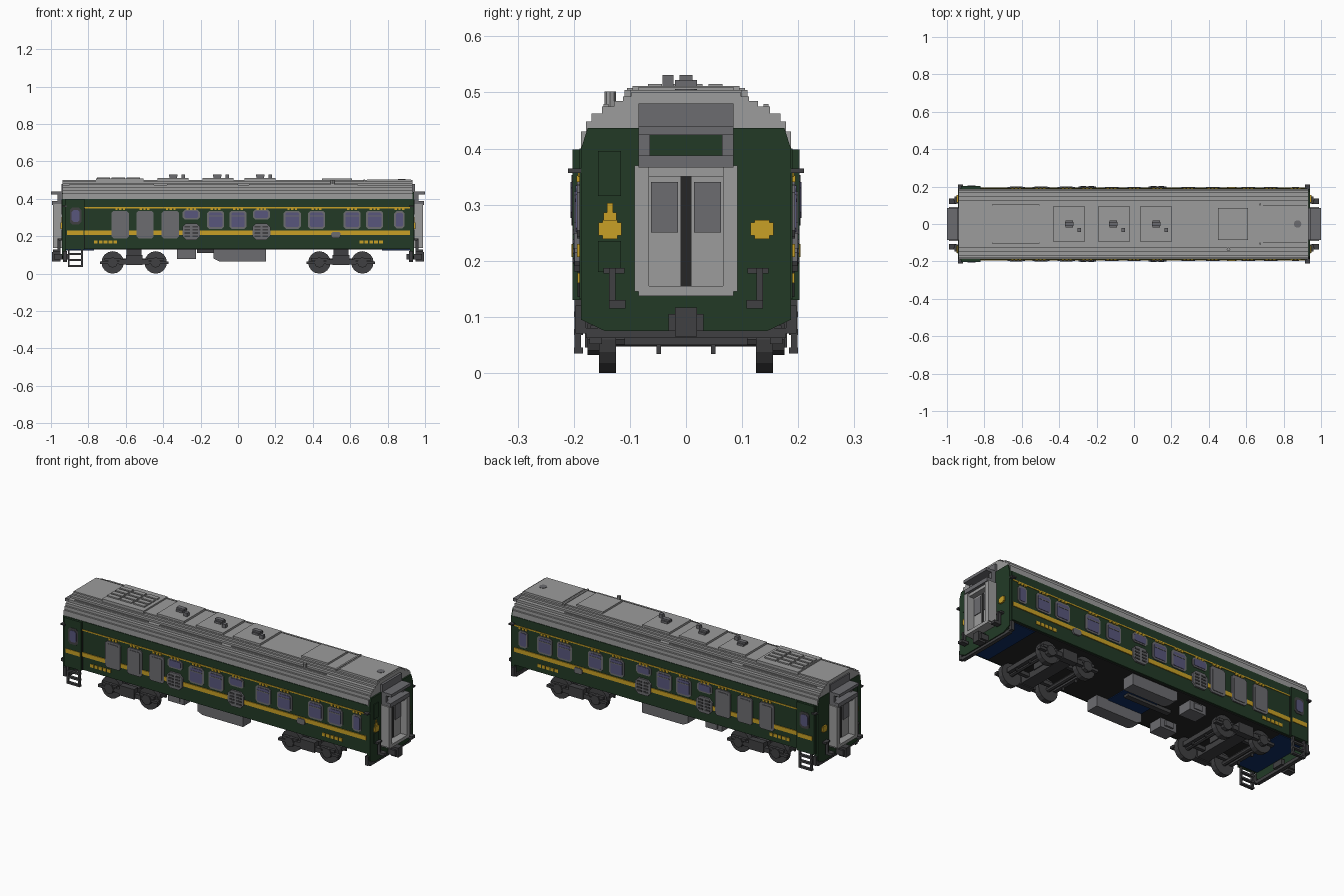
import bpy, bmesh, math
from mathutils import Matrix, Vector

cube = bpy.data.objects.get("Cube")
if cube:
    bpy.data.objects.remove(cube, do_unlink=True)


def material(name, rgb):
    lin = [((c / 255 + 0.055) / 1.055) ** 2.4 if c > 10 else c / 255 / 12.92 for c in rgb] + [1]
    m = bpy.data.materials.new(name)
    m.use_nodes = True
    m.diffuse_color = lin
    m.node_tree.nodes["Principled BSDF"].inputs["Base Color"].default_value = lin
    return m


GREEN = material("dark_green", (34, 58, 38))
YELLOW = material("mustard", (200, 160, 38))
LIGHT = material("light_grey", (156, 156, 156))
MID = material("mid_grey", (108, 108, 112))
DARK = material("charcoal", (64, 64, 66))
BLACK = material("near_black", (38, 38, 38))
BLUE = material("navy_blue", (16, 46, 100))
GLASS = material("tinted_glass", (88, 86, 124))


def finish(name, bm, mat):
    bmesh.ops.recalc_face_normals(bm, faces=bm.faces[:])
    me = bpy.data.meshes.new(name)
    bm.to_mesh(me)
    bm.free()
    me.materials.append(mat)
    ob = bpy.data.objects.new(name, me)
    bpy.context.collection.objects.link(ob)
    return ob


def mirror(ob, axes):
    if axes:
        mod = ob.modifiers.new("Mirror", "MIRROR")
        mod.use_axis = ("x" in axes, "y" in axes, False)
        mod.use_mirror_merge = False
    return ob


# boxes given as (x0, x1, y0, y1, z0, z1)
def boxes(name, mat, items, axes=""):
    bm = bmesh.new()
    for x0, x1, y0, y1, z0, z1 in items:
        mtx = Matrix.Translation(((x0 + x1) / 2, (y0 + y1) / 2, (z0 + z1) / 2)) @ \
            Matrix.Diagonal((x1 - x0, y1 - y0, z1 - z0, 1))
        bmesh.ops.create_cube(bm, size=1, matrix=mtx)
    return mirror(finish(name, bm, mat), axes)


def prism(bm, pts, offset):
    f = bm.faces.new([bm.verts.new(p) for p in pts])
    ret = bmesh.ops.extrude_face_region(bm, geom=[f])
    bmesh.ops.translate(bm, vec=Vector(offset),
                        verts=[v for v in ret["geom"] if isinstance(v, bmesh.types.BMVert)])


# half profile (y, z) mirrored and extruded along x
def profile_x(name, mat, half, x0, x1, axes=""):
    bm = bmesh.new()
    pts = [(x0, y, z) for y, z in half] + [(x0, -y, z) for y, z in reversed(half)]
    prism(bm, pts, (x1 - x0, 0, 0))
    return mirror(finish(name, bm, mat), axes)


# plates with clipped corners on both long sides, as (x, z, width, height)
def side_plates(name, mat, items, y0, y1, clip=0.012):
    bm = bmesh.new()
    for cx, cz, w, h in items:
        a, b = w / 2, h / 2
        c = min(clip, a * 0.5, b * 0.5)
        o = [(a, b - c), (a - c, b), (c - a, b), (-a, b - c),
             (-a, c - b), (c - a, -b), (a - c, -b), (a, c - b)]
        prism(bm, [(cx + u, -y0, cz + v) for u, v in o], (0, y0 - y1, 0))
    return mirror(finish(name, bm, mat), "y")


# cylinders as (x, y, z, radius, length)
def cylinders(name, mat, items, axis="Y", sides=16, axes=""):
    bm = bmesh.new()
    rot = Matrix.Rotation(math.pi / 2, 4, "X") if axis == "Y" else Matrix.Identity(4)
    for x, y, z, r, l in items:
        bmesh.ops.create_cone(bm, cap_ends=True, segments=sides, radius1=r, radius2=r, depth=l,
                              matrix=Matrix.Translation((x, y, z)) @ rot)
    return mirror(finish(name, bm, mat), axes)


# Body shell, floor and end walls
boxes("body", GREEN, [(-0.93, 0.925, -0.19, 0.19, 0.132, 0.40)])
boxes("floor", BLACK, [(-0.92, 0.92, -0.18, 0.18, 0.128, 0.134)])
boxes("blue_floor_panels", BLUE, [(-0.92, -0.77, -0.175, 0.175, 0.124, 0.13),
                                  (0.77, 0.92, -0.175, 0.175, 0.124, 0.13),
                                  (-0.13, 0.08, -0.10, 0.10, 0.124, 0.13)])
profile_x("end_wall", GREEN, [(0.145, 0.075), (0.187, 0.095), (0.187, 0.40), (0.175, 0.437)],
          0.92, 0.94, "x")
boxes("entry_door", GREEN, [(-0.925, -0.82, 0.185, 0.202, 0.13, 0.398)], "y")
boxes("entry_door_seam", BLACK, [(-0.822, -0.817, 0.185, 0.193, 0.135, 0.35)], "y")

# Stepped roof
profile_x("roof", LIGHT, [(0.187, 0.395), (0.187, 0.43), (0.178, 0.43), (0.178, 0.448),
                          (0.168, 0.448), (0.168, 0.462), (0.150, 0.462), (0.150, 0.475),
                          (0.128, 0.475), (0.128, 0.485), (0.112, 0.485), (0.112, 0.493),
                          (0.098, 0.493), (0.098, 0.50)], -0.938, 0.932)
boxes("roof_panels", LIGHT, [(-0.76, -0.505, -0.105, 0.105, 0.49, 0.508),
                             (0.45, 0.61, -0.085, 0.085, 0.49, 0.51),
                             (0.69, 0.925, -0.10, 0.10, 0.49, 0.504)]
      + [(x, x + 0.165, -0.095, 0.095, 0.49, 0.511) for x in (-0.43, -0.19, 0.035)])
boxes("roof_louvres", LIGHT, [(-0.755 + i * 0.08, -0.685 + i * 0.08, y, y + 0.025, 0.50, 0.515)
                              for i in range(3) for y in (-0.068, -0.032, 0.004, 0.04)])
vents = []
for x in (-0.365, -0.13, 0.10):
    vents += [(x, x + 0.038, -0.02, 0.02, 0.51, 0.522), (x - 0.004, x + 0.042, -0.012, 0.012, 0.52, 0.531),
              (x + 0.062, x + 0.082, -0.042, -0.022, 0.51, 0.531)]
boxes("roof_vents", MID, vents)
cylinders("roof_hatch", MID, [(0.875, 0, 0.503, 0.02, 0.006)], "Z")
cylinders("roof_pipe", LIGHT, [(0.505, -0.135, 0.48, 0.01, 0.044)], "Z", 8)
boxes("roof_rails", LIGHT, [(a, b, 0.138, 0.147, 0.47, 0.479)
                            for a, b in ((-0.9, -0.45), (-0.38, 0.0), (0.06, 0.64))], "y")
boxes("roof_joint", LIGHT, [(0.67, 0.68, -0.11, 0.11, 0.48, 0.504)])

# Side stripes and yellow marks
boxes("waist_stripe", YELLOW, [(-0.82, 0.92, 0.185, 0.1945, 0.207, 0.23),
                               (-0.915, -0.825, 0.2, 0.2045, 0.207, 0.23)], "y")
boxes("upper_stripe", YELLOW, [(-0.82, 0.92, 0.185, 0.1925, 0.349, 0.356)], "y")
boxes("side_marks", YELLOW, [(x + i * 0.026, x + i * 0.026 + 0.02, 0.185, 0.1935, 0.16, 0.178)
                             for x in (-0.77, 0.65) for i in range(5)], "y")

# Windows, tall shutters and side vents
full = [-0.12, 0.0, 0.29, 0.42, 0.61, 0.73]
short = [-0.25, 0.125]
side_plates("window_frames", MID, [(x, 0.288, 0.092, 0.096) for x in full]
            + [(x, 0.316, 0.092, 0.052) for x in short] + [(0.863, 0.288, 0.056, 0.092)], 0.185, 0.194)
side_plates("window_glass", GLASS, [(x, 0.288, 0.072, 0.076) for x in full]
            + [(x, 0.316, 0.072, 0.036) for x in short] + [(0.863, 0.288, 0.038, 0.072)],
            0.19, 0.1965, 0.006)
side_plates("window_bars", MID, [(x, 0.308, 0.072, 0.006) for x in full], 0.19, 0.198)
boxes("window_caps", YELLOW, [(x + d, x + d + 0.012, 0.185, 0.195, 0.34, 0.352)
                              for x in full + short + [-0.63, -0.5, -0.36, 0.863]
                              for d in (-0.026, -0.006, 0.014)], "y")
side_plates("door_window_frame", DARK, [(-0.868, 0.308, 0.06, 0.09)], 0.195, 0.204)
side_plates("door_window_glass", GLASS, [(-0.868, 0.308, 0.042, 0.064)], 0.2, 0.206)
tall = [-0.63, -0.497, -0.362]
side_plates("tall_shutters", MID, [(x, 0.262, 0.092, 0.146) for x in tall], 0.185, 0.197, 0.01)
side_plates("tall_shutter_panels", MID, [(x, 0.262, 0.068, 0.122) for x in tall], 0.19, 0.2, 0.006)
side_plates("side_vents", MID, [(x, 0.225, 0.096, 0.088) for x in short], 0.185, 0.2, 0.02)
side_plates("side_vent_slots", DARK, [(x + s * 0.021, z, 0.03, 0.009) for x in short
                                      for s in (-1, 1) for z in (0.2, 0.217, 0.234, 0.251)],
            0.195, 0.2025, 0.001)
side_plates("filler_cap", MID, [(0.523, 0.207, 0.05, 0.032)], 0.185, 0.199)

# Gangway at each end
boxes("gangway_frame", LIGHT, [(0.93, 0.99, 0.066, 0.092, 0.145, 0.37)], "xy")
boxes("gangway_sill_and_lintel", LIGHT, [(0.93, 0.99, -0.085, 0.085, 0.137, 0.155),
                                         (0.93, 0.98, -0.085, 0.085, 0.35, 0.372)], "x")
boxes("gangway_doors", LIGHT, [(0.93, 0.95, 0.01, 0.07, 0.15, 0.355)], "xy")
boxes("gangway_door_windows", MID, [(0.94, 0.954, 0.014, 0.062, 0.25, 0.34)], "xy")
boxes("gangway_door_gap", BLACK, [(0.93, 0.948, -0.011, 0.011, 0.15, 0.36)], "x")
boxes("gangway_hood", MID, [(0.93, 0.995, -0.085, 0.085, 0.366, 0.388),
                            (0.93, 0.965, 0.064, 0.085, 0.385, 0.44),
                            (0.93, 0.965, -0.085, -0.064, 0.385, 0.44),
                            (0.93, 1.0, -0.085, 0.085, 0.424, 0.44),
                            (0.925, 0.945, -0.085, 0.085, 0.437, 0.48)], "x")

# End wall fittings
boxes("end_lamps", YELLOW, [(0.935, 0.948, 0.115, 0.156, 0.245, 0.268),
                            (0.935, 0.948, 0.122, 0.149, 0.239, 0.273)], "xy")
boxes("end_marker", YELLOW, [(0.935, 0.944, -0.147, -0.124, 0.273, 0.286),
                             (0.935, 0.944, -0.141, -0.13, 0.286, 0.303)], "x")
boxes("end_access_panel", GREEN, [(0.935, 0.944, -0.157, -0.116, 0.315, 0.396),
                                  (0.935, 0.944, -0.157, -0.116, 0.18, 0.235)], "x")
boxes("end_handles", DARK, [(0.915, 0.94, 0.185, 0.21, 0.356, 0.364)], "xy")
boxes("brake_hoses", DARK, [(0.935, 0.96, 0.11, 0.147, 0.177, 0.187),
                            (0.95, 0.965, 0.126, 0.137, 0.115, 0.187),
                            (0.95, 0.99, 0.108, 0.137, 0.115, 0.13)], "xy")
boxes("coupler", DARK, [(0.9, 0.985, -0.031, 0.031, 0.075, 0.105),
                        (0.95, 0.995, -0.02, 0.02, 0.065, 0.117)], "x")
boxes("end_beam", DARK, [(0.915, 0.935, -0.178, 0.178, 0.062, 0.08),
                         (0.915, 0.935, 0.178, 0.197, 0.07, 0.12),
                         (0.915, 0.935, -0.197, -0.178, 0.07, 0.12)], "x")

# Entry ladders
boxes("entry_ladders", DARK, [(-0.91, -0.9, 0.187, 0.199, 0.035, 0.135),
                              (-0.84, -0.83, 0.187, 0.199, 0.035, 0.135)]
      + [(-0.91, -0.83, 0.184, 0.2, z, z + 0.01) for z in (0.035, 0.068, 0.1)], "y")

# Equipment under the floor
boxes("small_underfloor_boxes", MID, [(-0.325, -0.225, 0.07, 0.15, 0.078, 0.13),
                                      (-0.3, -0.25, 0.06, 0.155, 0.09, 0.12)], "y")
bm = bmesh.new()
prism(bm, [(-0.13, -0.17, 0.13), (-0.13, -0.17, 0.08), (-0.1, -0.17, 0.066),
           (0.15, -0.17, 0.066), (0.15, -0.17, 0.13)], (0, 0.07, 0))
mirror(finish("long_underfloor_boxes", bm, MID), "y")
boxes("underfloor_pipe", DARK, [(-0.22, 0.05, -0.015, 0.015, 0.11, 0.13)])

# Bogies: wheels, axles, side frames and cross beams
for name, cx in (("rear", -0.555), ("front", 0.55)):
    ax = (cx - 0.115, cx + 0.115)
    cylinders(name + "_wheels", DARK, [(x, 0.14, 0.06, 0.06, 0.03) for x in ax], axes="y")
    cylinders(name + "_axle_caps", DARK, [(x, 0.163, 0.06, 0.028, 0.025) for x in ax], sides=8, axes="y")
    cylinders(name + "_axles", DARK, [(x, 0, 0.06, 0.013, 0.27) for x in ax], sides=8)
    boxes(name + "_side_frames", DARK,
          [(cx - 0.08, cx + 0.08, 0.15, 0.175, 0.05, 0.075), (cx - 0.045, cx + 0.045, 0.145, 0.18, 0.045, 0.1)]
          + [(x - 0.045, x + 0.045, 0.152, 0.17, 0.07, 0.085) for x in ax]
          + [(x - 0.068, x + 0.068, 0.15, 0.172, 0.052, 0.066) for x in ax]
          + [(cx - 0.13, cx + 0.13, 0.085, 0.105, 0.06, 0.08),
             (cx - 0.15, cx - 0.14, 0.045, 0.053, 0.034, 0.075),
             (cx + 0.14, cx + 0.15, 0.045, 0.053, 0.034, 0.075)], "y")
    boxes(name + "_cross_beams", DARK,
          [(cx - 0.035, cx + 0.035, -0.15, 0.15, 0.05, 0.085), (cx - 0.04, cx + 0.04, -0.05, 0.05, 0.08, 0.13),
           (cx - 0.155, cx - 0.135, -0.11, 0.11, 0.05, 0.075), (cx + 0.135, cx + 0.155, -0.11, 0.11, 0.05, 0.075)])
